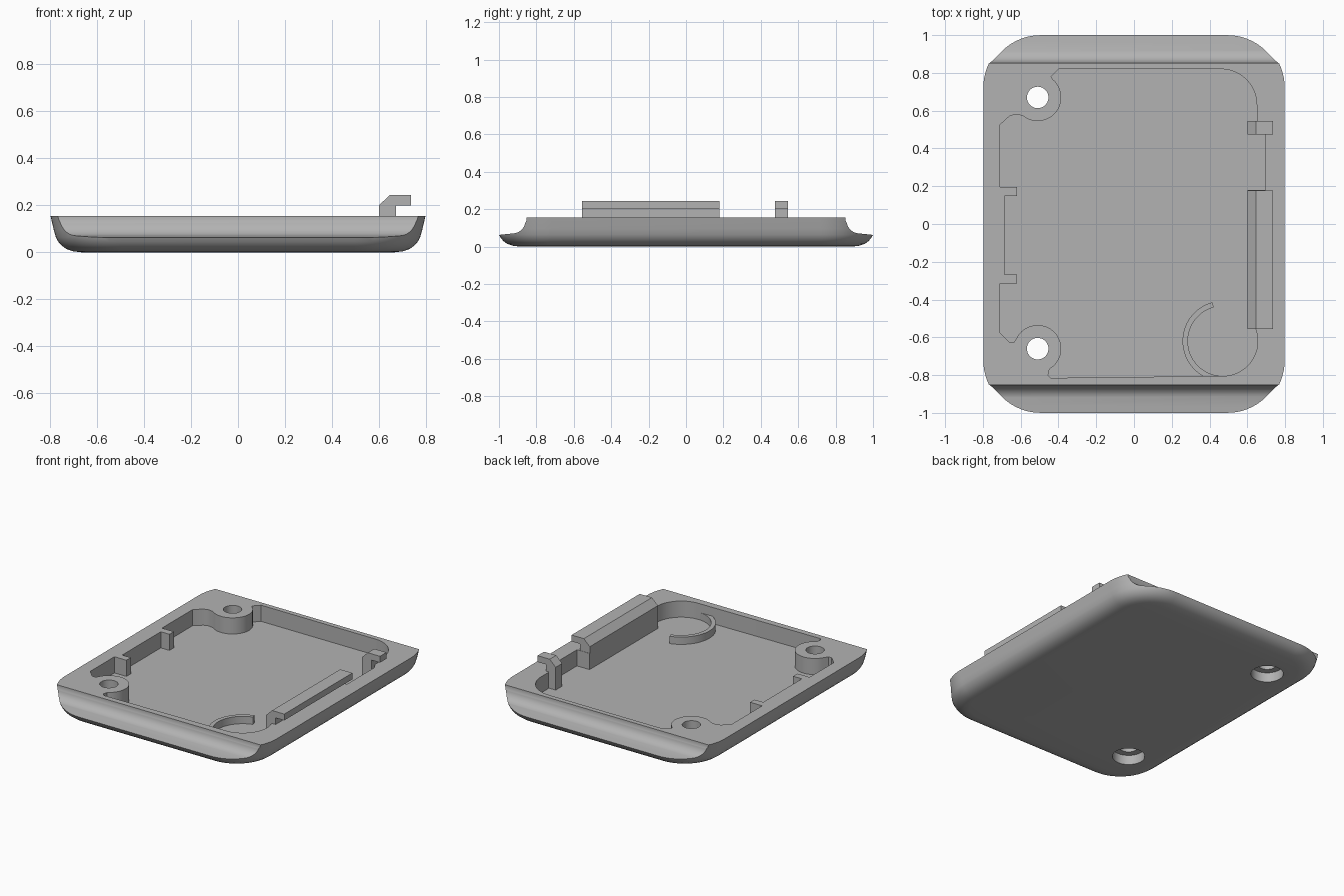
import bpy, bmesh
from math import cos, sin, radians
from mathutils import Vector

cube = bpy.data.objects.get("Cube")
if cube:
    bpy.data.objects.remove(cube, do_unlink=True)

grey = bpy.data.materials.new("plain grey")
grey.use_nodes = True
grey.diffuse_color = (0.45, 0.45, 0.45, 1)
grey.node_tree.nodes["Principled BSDF"].inputs["Base Color"].default_value = (0.45, 0.45, 0.45, 1)

RIM, FLOOR = 0.155, 0.045


def arc(cx, cy, r, start, end, steps=20):
    angles = [radians(start + (end - start) * i / steps) for i in range(steps + 1)]
    return [(cx + r * cos(a), cy + r * sin(a)) for a in angles]


def loft(name, rings):
    """Solid through matching closed rings of points, capped at both ends."""
    bm = bmesh.new()
    rows = [[bm.verts.new(p) for p in ring] for ring in rings]
    n = len(rows[0])
    for low, high in zip(rows, rows[1:]):
        for i in range(n):
            j = (i + 1) % n
            bm.faces.new((low[i], low[j], high[j], high[i]))
    bm.faces.new(rows[0][::-1])
    bm.faces.new(rows[-1])
    bmesh.ops.recalc_face_normals(bm, faces=bm.faces)
    mesh = bpy.data.meshes.new(name)
    bm.to_mesh(mesh)
    bm.free()
    mesh.materials.append(grey)
    obj = bpy.data.objects.new(name, mesh)
    bpy.context.collection.objects.link(obj)
    return obj


def prism_z(name, outline, z0, z1):
    return loft(name, [[(x, y, z) for x, y in outline] for z in (z0, z1)])


def select(obj):
    bpy.ops.object.select_all(action='DESELECT')
    obj.select_set(True)
    bpy.context.view_layer.objects.active = obj


def smooth(obj, angle=30):
    select(obj)
    bpy.ops.object.shade_smooth_by_angle(angle=radians(angle))


def cut(obj, cutter):
    cutter.hide_render = True
    select(obj)
    mod = obj.modifiers.new("cut", 'BOOLEAN')
    mod.operation, mod.solver, mod.object = 'DIFFERENCE', 'EXACT', cutter
    bpy.ops.object.modifier_apply(modifier=mod.name)
    bpy.data.objects.remove(cutter, do_unlink=True)


# Tray shell: rounded rectangle that grows with height
def rounded_ring(r, z):
    pts = []
    for k, (sx, sy) in enumerate([(1, 1), (-1, 1), (-1, -1), (1, -1)]):
        pts += arc(sx * 0.495, sy * 0.72, r, 90 * k, 90 * k + 90, 16)
    return [(x, y, z) for x, y in pts]


side = [(0.17, 0), (0.205, 0.004), (0.235, 0.014), (0.256, 0.029),
        (0.27, 0.045), (0.28, 0.063), (0.289, 0.095), (0.303, RIM)]
shell = loft("tray_shell", [rounded_ring(r, z) for r, z in side])

# Concave scoops along both ends
scoop = [(0.853, 0.3), (0.853, 0.14)] + arc(0.928, 0.14, 0.07, 190, 258, 10) + [(1.0, 0.062), (1.2, 0.02), (1.2, 0.3)]
for s in (1, -1):
    cut(shell, loft("scoop_cutter", [[(x, s * y, z) for y, z in scoop] for x in (-1, 1)]))

# Cavity outline, running around the screw bosses, tabs and clips
cavity = [(-0.44, -0.815)]
cavity += arc(0.47, -0.62, 0.185, 275, 405)
cavity += [(0.60, 0.18), (0.695, 0.18), (0.695, 0.475), (0.65, 0.55)]
cavity += arc(0.46, 0.63, 0.19, 0, 90)
cavity += [(-0.40, 0.82), (-0.44, 0.78)]
cavity += arc(-0.51, 0.67, 0.125, 50, -130)
cavity += [(-0.63, 0.58), (-0.66, 0.57), (-0.71, 0.525)]
tab = [(-0.71, 0.195), (-0.62, 0.195), (-0.62, 0.148), (-0.685, 0.148)]
cavity += tab + [(x, -y - 0.12) for x, y in reversed(tab)]
cavity += [(-0.71, -0.575), (-0.66, -0.625), (-0.635, -0.625)]
cavity += arc(-0.51, -0.66, 0.125, 155, -60)
cavity += [(-0.455, -0.80)]
cut(shell, prism_z("cavity_cutter", cavity, FLOOR, 0.3))

# Screw holes with counterbores from below
for y in (0.67, -0.66):
    for r, z0, z1 in ((0.057, -0.1, 0.3), (0.1, -0.1, 0.065)):
        cut(shell, prism_z("hole_cutter", arc(-0.51, y, r, 0, 350, 35), z0, z1))
smooth(shell)

# Curved rib in the corner
rib = arc(0.47, -0.62, 0.213, 105, 300, 36) + arc(0.47, -0.62, 0.185, 300, 105, 36)
smooth(prism_z("curved_rib", rib, FLOOR - 0.01, 0.095))

# Hooked clips along the left edge
hook = [(0.60, FLOOR - 0.01), (0.60, 0.20), (0.645, 0.243), (0.737, 0.243),
        (0.737, 0.20), (0.672, 0.20), (0.672, FLOOR - 0.01)]
for name, y0, y1 in (("long_clip", -0.555, 0.178), ("short_clip", 0.475, 0.545)):
    loft(name, [[(x, y, z) for x, z in hook] for y in (y0, y1)])
